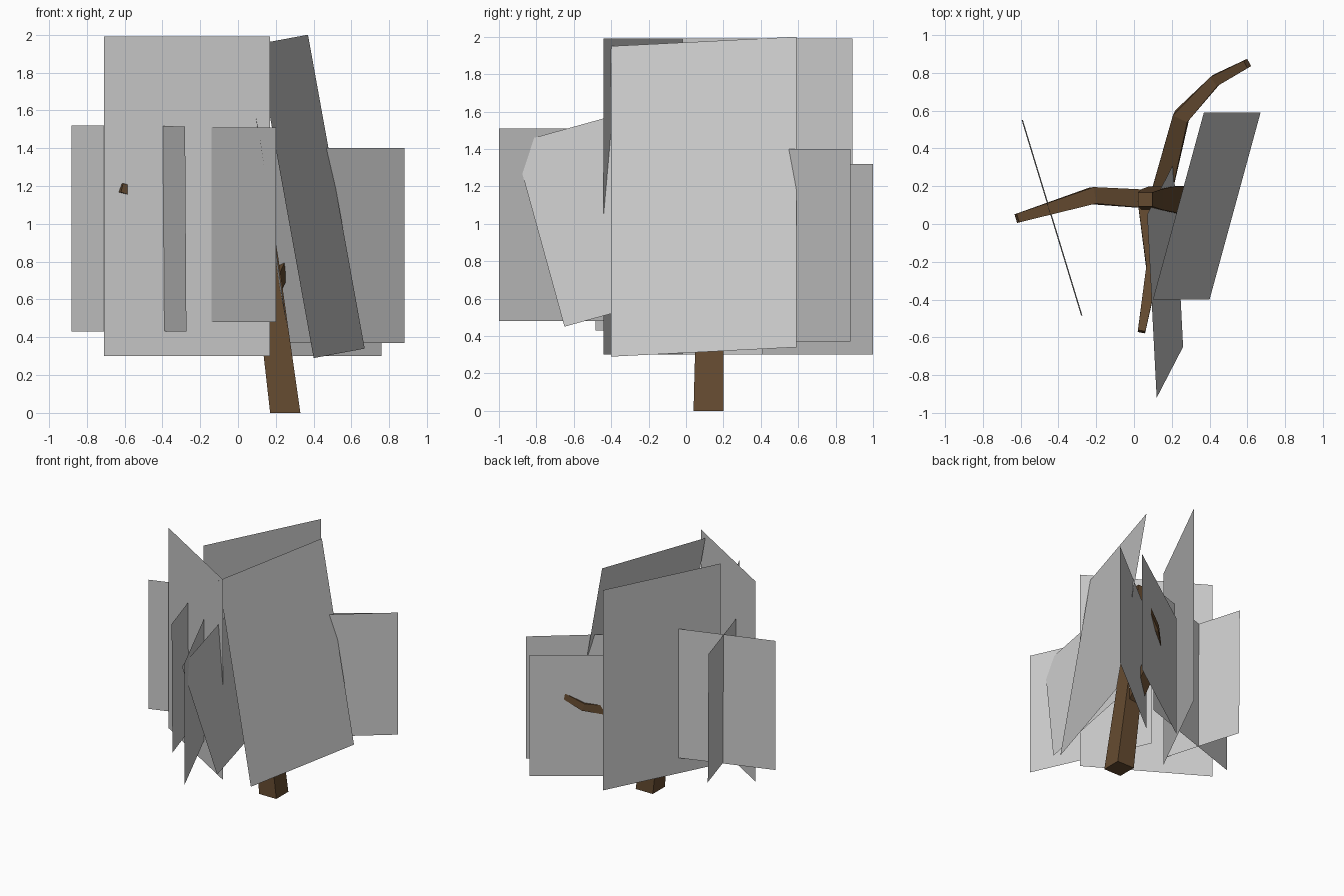
import bpy
from mathutils import Vector

if "Cube" in bpy.data.objects:
    bpy.data.objects.remove(bpy.data.objects["Cube"])

bark = bpy.data.materials.new("bark")
bark.diffuse_color = (0.13, 0.07, 0.03, 1)
bark.use_nodes = True
bark.node_tree.nodes["Principled BSDF"].inputs["Base Color"].default_value = bark.diffuse_color


def make(name, verts, faces, mat=None):
    me = bpy.data.meshes.new(name)
    me.from_pydata([tuple(v) for v in verts], [], faces)
    ob = bpy.data.objects.new(name, me)
    bpy.context.collection.objects.link(ob)
    if mat:
        me.materials.append(mat)
    return ob


def limb(name, points, half_widths, upright=False):
    """Four-sided tapering limb swept along a bent path."""
    pts = [Vector(p) for p in points]
    verts, faces = [], []
    for i, (p, h) in enumerate(zip(pts, half_widths)):
        if upright:
            a, b = Vector((1, 0, 0)), Vector((0, 1, 0))
        else:
            t = (pts[min(i + 1, len(pts) - 1)] - pts[max(i - 1, 0)]).normalized()
            a = Vector((0, 0, 1)).cross(t).normalized()
            b = t.cross(a)
            a, b = a, b
        verts += [p - a * h - b * h, p + a * h - b * h, p + a * h + b * h, p - a * h + b * h]
    for i in range(len(pts) - 1):
        for k in range(4):
            n = (k + 1) % 4
            faces.append((4 * i + k, 4 * i + n, 4 * i + 4 + n, 4 * i + 4 + k))
    e = 4 * (len(pts) - 1)
    faces += [(3, 2, 1, 0), (e, e + 1, e + 2, e + 3)]
    return make(name, verts, faces, bark)


def card(name, corner, across, down):
    """Flat foliage card from one top corner and its two edge vectors."""
    c, u, v = Vector(corner), Vector(across), Vector(down)
    return make(name, [c, c + v, c + v + u, c + u], [(0, 1, 2, 3)])


def upright_card(name, start, end, low, high):
    (x0, y0), (x1, y1) = start, end
    return card(name, (x0, y0, high), (x1 - x0, y1 - y0, 0), (0, 0, low - high))


# trunk and branches
limb("trunk", [(0.25, 0.12, 0), (0.145, 0.13, 0.82), (0.095, 0.13, 1.2), (0.06, 0.13, 1.66)],
     [0.08, 0.068, 0.055, 0.038], upright=True)
limb("left_branch", [(0.11, 0.13, 0.95), (-0.22, 0.15, 1.08), (-0.62, 0.03, 1.19)],
     [0.05, 0.044, 0.024])
limb("back_branch", [(0.14, 0.14, 0.62), (0.25, 0.57, 0.83), (0.43, 0.76, 0.89), (0.6, 0.85, 1.0)],
     [0.055, 0.042, 0.03, 0.022])
limb("front_branch", [(0.07, 0.12, 1.1), (0.1, -0.23, 1.15), (0.04, -0.57, 1.25)],
     [0.05, 0.035, 0.02])

# large foliage cards
upright_card("front_large_leaves", (-0.71, 0.09), (0.17, -0.44), 0.30, 1.99)
upright_card("back_large_leaves", (-0.31, -0.02), (0.15, 0.89), 0.30, 1.99)
card("right_large_leaves", (0.10, -0.40, 1.95), (0.27, 0.99, 0.05), (0.30, 0, -1.66))

# small foliage cards, a crossed pair around each branch
upright_card("front_leaves", (0.20, -1.0), (-0.227, -0.06), 0.48, 1.51)
card("front_tilted_leaves", (0.12, -0.92, 1.43), (-0.05, 0.97, 0.27), (0.14, 0.27, -0.98))
upright_card("back_inner_leaves", (0.076, 0.237), (0.88, 0.88), 0.37, 1.40)
upright_card("back_outer_leaves", (-0.08, 0.41), (0.76, 1.0), 0.30, 1.32)
upright_card("left_leaves", (-0.88, 0.06), (0.145, 0.405), 0.43, 1.52)
card("left_cross_leaves", (-0.595, 0.55, 1.52), (0.315, -1.035, -0.005), (0.007, 0, -1.085))
